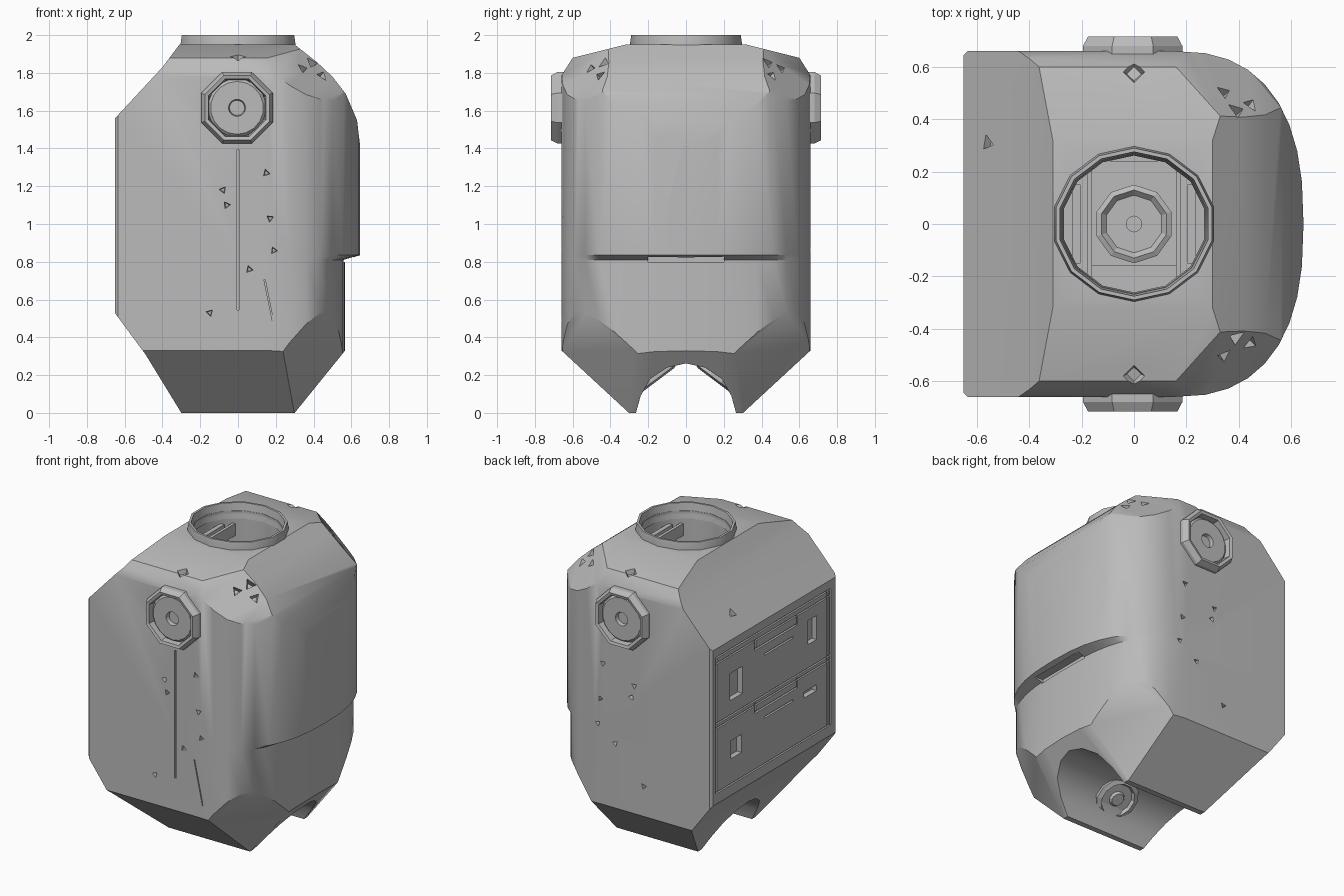
import bpy, bmesh, math, random
from mathutils import Vector, Matrix

random.seed(4)
if "Cube" in bpy.data.objects:
    bpy.data.objects.remove(bpy.data.objects["Cube"])

grey = bpy.data.materials.new("plain_grey")
grey.use_nodes = True
COLOUR = (0.5, 0.5, 0.5, 1)
grey.diffuse_color = COLOUR
grey.node_tree.nodes["Principled BSDF"].inputs["Base Color"].default_value = COLOUR


def make(name, bm):
    bmesh.ops.recalc_face_normals(bm, faces=bm.faces)
    mesh = bpy.data.meshes.new(name)
    bm.to_mesh(mesh)
    bm.free()
    mesh.materials.append(grey)
    ob = bpy.data.objects.new(name, mesh)
    bpy.context.collection.objects.link(ob)
    return ob


def loft(name, rings, closed=False):
    """Skin equal-length rings; cap the ends, or join last to first."""
    bm = bmesh.new()
    loops = [[bm.verts.new(p) for p in ring] for ring in rings]
    pairs = list(zip(loops, loops[1:]))
    if closed:
        pairs.append((loops[-1], loops[0]))
    else:
        bm.faces.new(loops[0])
        bm.faces.new(loops[-1])
    for a, b in pairs:
        for i in range(len(a)):
            j = (i + 1) % len(a)
            bm.faces.new((a[i], a[j], b[j], b[i]))
    return make(name, bm)


def lathe(name, profile, sides, closed=False, matrix=Matrix()):
    """Turn (radius, height) points about z, then place the result."""
    turns = [2 * math.pi * (i + 0.5) / sides for i in range(sides)]
    return loft(name, [[matrix @ Vector((r * math.cos(t), r * math.sin(t), h))
                        for t in turns] for r, h in profile], closed)


def box(name, centre, size, turn=Matrix()):
    bm = bmesh.new()
    bmesh.ops.create_cube(bm, size=1, matrix=Matrix.Translation(centre) @ turn @ Matrix.Diagonal((*size, 1)))
    return make(name, bm)


def aim(direction):
    return Vector(direction).to_track_quat('Z', 'Y').to_matrix().to_4x4()


def volume(mesh):
    bm = bmesh.new()
    bm.from_mesh(mesh)
    result = bm.calc_volume()
    bm.free()
    return result


def combine(target, tool, operation='DIFFERENCE'):
    """Cut the target, taking the first solver that leaves a sound solid."""
    before = volume(target.data)
    mod = target.modifiers.new("cut", 'BOOLEAN')
    mod.operation, mod.object = operation, tool
    for solver in ('EXACT', 'MANIFOLD', 'FLOAT'):
        mod.solver = solver
        bpy.context.view_layer.update()
        shape = target.evaluated_get(bpy.context.evaluated_depsgraph_get())
        mesh = bpy.data.meshes.new_from_object(shape)
        if 1.5 < volume(mesh) < before + 0.0001:
            target.data = mesh
            break
    target.modifiers.remove(mod)
    bpy.data.objects.remove(tool)


def smooth(ob, angle=35):
    bpy.ops.object.select_all(action='DESELECT')
    ob.select_set(True)
    bpy.context.view_layer.objects.active = ob
    bpy.ops.object.shade_smooth_by_angle(angle=math.radians(angle))


# Body plan: square on one side, full round on the other, flatter under the step
def plan(z, flatten=1.0):
    pts = []
    for a in range(-90, 91, 10):
        c, s = math.cos(math.radians(a)), math.sin(math.radians(a))
        x = 0.15 + 0.497 * max(c, 0) ** 0.8
        y = math.copysign(0.66 * abs(s) ** 0.8, s)
        pts.append((x if x < 0.45 else 0.45 + (x - 0.45) * flatten, y, z))
    return pts + [(x, y, z) for x, y in ((-0.635, 0.66), (-0.65, 0.645), (-0.65, -0.645), (-0.635, -0.66))]


body = loft("body_shell", [plan(-0.1, 0.59), plan(0.81, 0.59), plan(0.835), plan(2.1)])

# Front outline trims the slopes and the rounded shoulder
front = [(-0.3, 0), (0.3, 0), (0.567, 0.33), (0.7, 0.5), (0.7, 1.35), (0.646, 1.42), (0.63, 1.55),
         (0.57, 1.69), (0.5, 1.78), (0.42, 1.855), (0.3, 1.95), (-0.31, 1.95), (-0.4, 1.83),
         (-0.66, 1.55), (-0.66, 0.54), (-0.49, 0.31)]
combine(body, loft("front_trim", [[(x, y, z) for x, z in front] for y in (-1, 1)]), 'INTERSECT')

# Side outline trims the lower slopes and the top
half = [(0.3, -0.002), (0.67, 0.34), (0.67, 1.77), (0.6, 1.88), (0.28, 1.96)]
side = half + [(-y, z) for y, z in reversed(half)]
combine(body, loft("side_trim", [[(x, y, z) for y, z in side] for x in (-1, 1)]), 'INTERSECT')

# Slanted facets on the rounded side's corners
facets = (((0.4, 0.47, 1.81), (0.5, 0.6, 0.6)), ((0.48, 0.56, 1.64), (0.65, 0.65, 0.38)),
          ((0.23, 0.66, 0.32), (0.131, 0.1065, -0.0912)))
for s in (-1, 1):
    for spot, normal in facets:
        spot, normal = Vector((spot[0], s * spot[1], spot[2])), Vector((normal[0], s * normal[1], normal[2]))
        combine(body, box("facet_cut", spot + normal.normalized(), (3, 3, 2), aim(normal)))

# Arch between the feet
arch = [(0.3, -0.1), (0.265, 0), (0.24, 0.09), (0.19, 0.18), (0.1, 0.24), (0, 0.262)]
arch += [(-y, z) for y, z in reversed(arch[:-1])]
combine(body, loft("arch_cut", [[(x, y, z) for y, z in arch] for x in (-1, 1)]))

# Neck well and shoulder sockets
combine(body, lathe("neck_well", [(0.28, 1.3), (0.28, 2.2)], 14, matrix=Matrix.Diagonal((1, 0.95, 1, 1))))
sockets = {}
for s in (-1, 1):
    sockets[s] = Matrix.Translation((-0.005, s * 0.66, 1.615)) @ Matrix.Rotation(-s * math.pi / 2, 4, 'X')
    combine(body, lathe("socket_cut", [(0.165, -0.04), (0.165, 0.1)], 16, matrix=sockets[s]))

# Panel grooves and slots, front seams, slot in the step
cuts = [((-0.65, 0.01, z), (0.024, 1.2, 0.01)) for z in (1.5, 1.46, 1.06, 1.03, 0.6)]
cuts += [((-0.65, y, 1.05), (0.026, 0.012, 0.9)) for y in (0.61, -0.56, -0.59)]
for z in (1.4, 0.98):
    cuts += [((-0.65, -0.02, z), (0.028, 0.44, 0.012)), ((-0.65, -0.05, z - 0.07), (0.028, 0.3, 0.012))]
    cuts += [((-0.65, y, z + 0.03), (0.022, 0.012, 0.07)) for y in (0.2, -0.24)]
cuts += [((-0.65, y, z), (0.07, w, h)) for y, z, w, h in
         ((0.4, 1.25, 0.13, 0.18), (-0.4, 1.3, 0.09, 0.16), (0.4, 0.83, 0.11, 0.12), (-0.38, 0.9, 0.13, 0.04))]
cuts += [((0, -0.66, 0.97), (0.01, 0.03, 0.85)), ((0.58, 0, 0.815), (0.06, 0.4, 0.03))]
for centre, size in cuts:
    combine(body, box("groove_cut", centre, size))
combine(body, box("groove_cut", (0.17, -0.66, 0.56), (0.006, 0.02, 0.3), Matrix.Rotation(0.2, 4, 'Y').inverted()))


# Worn nicks on both flat faces, corners and slope
def nick(spot, direction, size, sides=3):
    spin = Matrix.Rotation(random.uniform(0, 6) if sides == 3 else 0, 4, 'Z')
    bm = bmesh.new()
    bmesh.ops.create_cone(bm, cap_ends=True, segments=sides, radius1=size * 0.5, radius2=size,
                          depth=0.06, matrix=Matrix.Translation(spot) @ aim(direction) @ spin)
    combine(body, make("nick_cut", bm))


for s in (-1, 1):
    for x, z in ((-0.08, 1.18), (-0.06, 1.1), (0.15, 1.27), (0.17, 1.03), (0.19, 0.86), (0.06, 0.76), (-0.15, 0.53)):
        nick((x, s * 0.66, z), (0, s, 0), 0.028)
    for x, y, z in ((0.34, 0.5, 1.82), (0.38, 0.42, 1.84), (0.44, 0.45, 1.78)):
        nick((x, s * y, z), (0.5, s * 0.6, 0.6), 0.04)
    nick((0, s * 0.58, 1.885), (0, s * 0.25, 1), 0.055, 4)
nick((-0.56, 0.31, 1.66), (-0.7, 0, 0.7), 0.045)
smooth(body)

# Neck collar
collar = lathe("neck_collar", [(0.312, 1.9), (0.312, 1.955), (0.305, 2.0), (0.29, 2.0), (0.275, 1.9)], 14,
               closed=True, matrix=Matrix.Diagonal((1, 0.95, 1, 1)))
smooth(collar)

# Mechanism in the neck well: rails, a cradle and a round joint
for s, name in ((-1, "right"), (1, "left")):
    box(name + "_inner_rail", (s * 0.17, 0, 1.83), (0.02, 0.4, 0.08))
    box(name + "_outer_rail", (s * 0.22, 0, 1.83), (0.03, 0.3, 0.08))
box("neck_cradle", (0, 0.04, 1.68), (0.34, 0.4, 0.1))
lathe("neck_joint", [(0.15, 1.7), (0.15, 1.77), (0.13, 1.78), (0.11, 1.76), (0.03, 1.76), (0.03, 1.74)], 10)

for s, name in ((-1, "front"), (1, "back")):
    # Shoulder ring with a recessed hub and a hole
    lathe(name + "_shoulder_ring", [(0.205, -0.02), (0.205, 0.02), (0.185, 0.055), (0.165, 0.05), (0.155, -0.03)],
          8, closed=True, matrix=sockets[s])
    lathe(name + "_shoulder_hub", [(0.155, -0.035), (0.155, 0.01), (0.14, 0.025), (0.045, 0.025), (0.04, 0.0)],
          18, matrix=sockets[s])
    # Hip disc set against the arch
    place = Matrix.Translation((0, s * 0.155, 0.18)) @ aim((0, -s * 0.6, -0.8))
    lathe(name + "_hip_disc", [(0.14, -0.06), (0.14, 0.0), (0.11, 0.01), (0.1, -0.01), (0.05, -0.01), (0.04, 0.005)],
          12, matrix=place)
